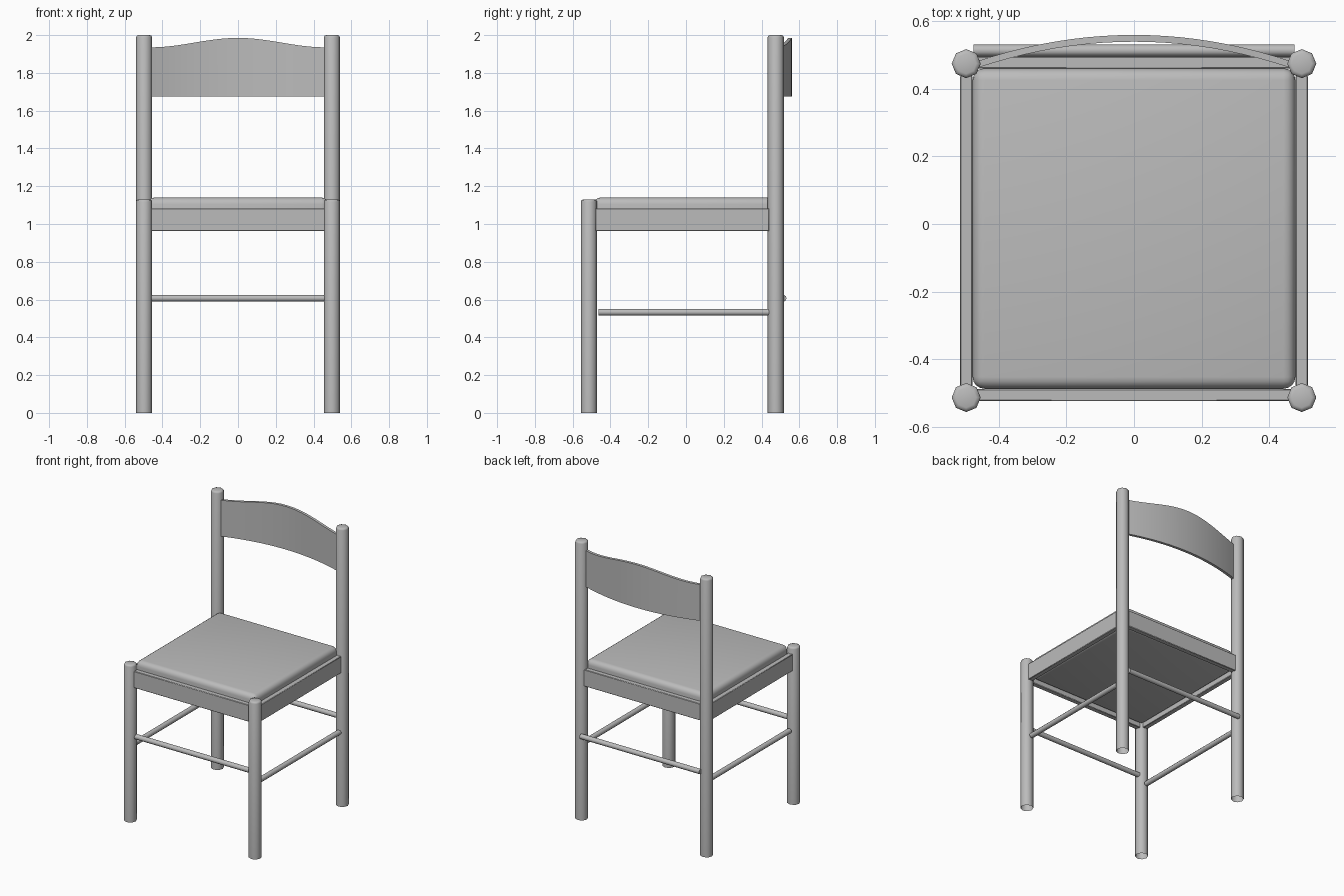
import bpy, bmesh, math
from mathutils import Matrix

cube = bpy.data.objects.get("Cube")
if cube:
    bpy.data.objects.remove(cube, do_unlink=True)

GREY = (0.5, 0.5, 0.5, 1)
grey = bpy.data.materials.new("plain grey")
grey.use_nodes = True
grey.diffuse_color = GREY
grey.node_tree.nodes["Principled BSDF"].inputs["Base Color"].default_value = GREY


def finish(name, bm, angle=40):
    """Turn a bmesh into a shaded, coloured object."""
    bmesh.ops.recalc_face_normals(bm, faces=bm.faces[:])
    mesh = bpy.data.meshes.new(name)
    bm.to_mesh(mesh)
    bm.free()
    mesh.materials.append(grey)
    obj = bpy.data.objects.new(name, mesh)
    bpy.context.collection.objects.link(obj)
    bpy.ops.object.select_all(action='DESELECT')
    obj.select_set(True)
    bpy.context.view_layer.objects.active = obj
    bpy.ops.object.shade_smooth_by_angle(angle=math.radians(angle))
    return obj


def box(name, lo, hi, bevel, segments=1):
    """Bevelled box between two corners."""
    bm = bmesh.new()
    size = [b - a for a, b in zip(lo, hi)]
    mid = [(a + b) / 2 for a, b in zip(lo, hi)]
    bmesh.ops.create_cube(bm, size=1, matrix=Matrix.Translation(mid) @ Matrix.Diagonal((*size, 1)))
    bmesh.ops.bevel(bm, geom=bm.edges[:], offset=bevel, segments=segments,
                    profile=0.5, affect='EDGES')
    return finish(name, bm)


def leg(name, x, y, height, radius=0.043):
    """Eight-sided post, open underneath, with a chamfered top."""
    bm = bmesh.new()
    bmesh.ops.create_cone(bm, cap_ends=True, segments=8, radius1=radius, radius2=radius,
                          depth=height, matrix=Matrix.Translation((x, y, height / 2)))
    bottom = [f for f in bm.faces if f.normal.z < -0.9]
    bmesh.ops.delete(bm, geom=bottom, context='FACES_ONLY')
    rim = [e for e in bm.edges if all(v.co.z > height - 0.001 for v in e.verts)]
    bmesh.ops.bevel(bm, geom=rim, offset=0.012, segments=2, profile=0.5, affect='EDGES')
    return finish(name, bm, 50)


def rod(name, centre, length, axis):
    """Thin round stretcher along x or y."""
    bm = bmesh.new()
    turn = Matrix.Rotation(math.pi / 2, 4, 'Y' if axis == 'x' else 'X')
    bmesh.ops.create_cone(bm, cap_ends=True, segments=10, radius1=0.018, radius2=0.018,
                          depth=length, matrix=Matrix.Translation(centre) @ turn)
    return finish(name, bm, 50)


# Legs, side rails and side stretchers, one set per side
for side, s in (("left", 1), ("right", -1)):
    x = s * 0.497
    leg("front_leg_" + side, x, -0.514, 1.13)
    leg("back_leg_" + side, x, 0.475, 2.0)
    box("side_rail_" + side, (x - 0.018, -0.48, 0.963), (x + 0.018, 0.44, 1.083), 0.003)
    rod("side_stretcher_" + side, (x, -0.012, 0.533), 0.905, 'y')

# Front and back rails with their stretchers; the back stretcher sits further out
for end, rail_y, rod_y in (("front", -0.507, -0.507), ("back", 0.478, 0.514)):
    box(end + "_rail", (-0.47, rail_y - 0.018, 0.963), (0.47, rail_y + 0.018, 1.083), 0.003)
    rod(end + "_stretcher", (0, rod_y, 0.607), 0.95, 'x')

# Deep seat cushion with rounded edges, filling the frame
box("seat_cushion", (-0.478, -0.488, 0.98), (0.478, 0.461, 1.14), 0.035, 4)

# Curved backrest: a bowed strip with a raised top edge
bm = bmesh.new()
STEPS = 20
rings = []
for i in range(STEPS + 1):
    t = 2 * i / STEPS - 1
    x = 0.465 * t
    y = 0.56 - 0.078 * t * t
    top = 1.96 + 0.025 * math.cos(math.pi * t)
    corners = ((y - 0.02, 1.675), (y, 1.675), (y, top), (y - 0.02, top))
    rings.append([bm.verts.new((x, cy, cz)) for cy, cz in corners])
for a, b in zip(rings, rings[1:]):
    for k in range(4):
        n = (k + 1) % 4
        bm.faces.new((a[k], a[n], b[n], b[k]))
bm.faces.new(rings[0])
bm.faces.new(rings[-1])
finish("backrest", bm)
